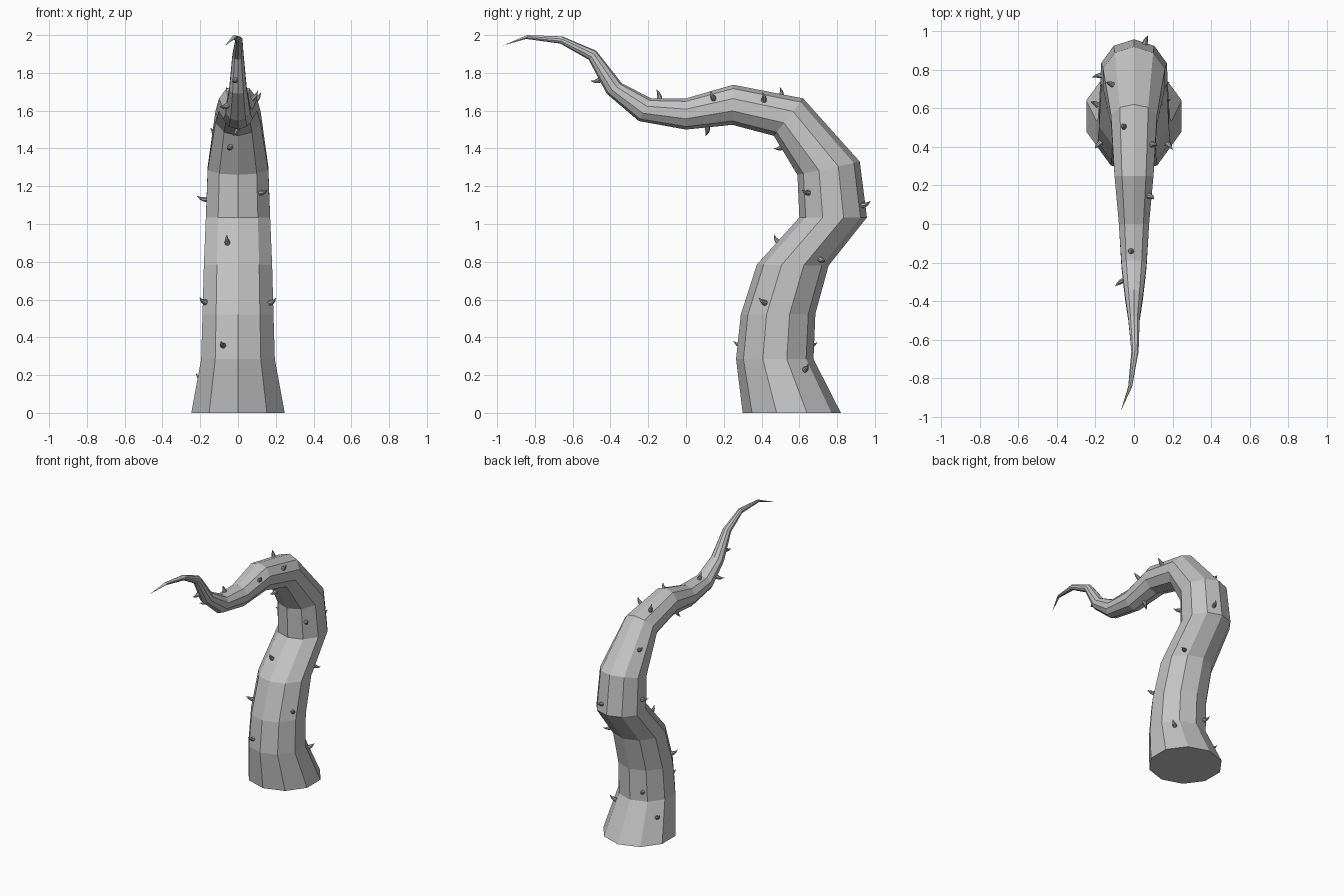
import bpy, bmesh, math
from mathutils import Vector
from mathutils.bvhtree import BVHTree

cube = bpy.data.objects.get("Cube")
if cube:
    bpy.data.objects.remove(cube, do_unlink=True)


def material(name, value):
    mat = bpy.data.materials.new(name)
    mat.use_nodes = True
    colour = (value, value, value, 1)
    mat.diffuse_color = colour
    mat.node_tree.nodes["Principled BSDF"].inputs["Base Color"].default_value = colour
    return mat


def loft(bm, rings, tip):
    """Bridge rings of points, cap the start and close the end on a tip."""
    loops = [[bm.verts.new(p) for p in ring] for ring in rings]
    count = len(loops[0])
    end = bm.verts.new(tip)
    bm.faces.new(loops[0])
    for i in range(count):
        j = (i + 1) % count
        for low, high in zip(loops, loops[1:]):
            bm.faces.new((low[i], low[j], high[j], high[i]))
        bm.faces.new((loops[-1][i], loops[-1][j], end))


def circle(centre, u, v, count):
    steps = [math.tau * i / count for i in range(count)]
    return [centre + u * math.cos(a) + v * math.sin(a) for a in steps]


def finish(bm, name, mat):
    bmesh.ops.recalc_face_normals(bm, faces=bm.faces)
    mesh = bpy.data.meshes.new(name)
    bm.to_mesh(mesh)
    mesh.materials.append(mat)
    bpy.context.collection.objects.link(bpy.data.objects.new(name, mesh))


skin = material("grey skin", 0.55)
thorn_grey = material("thorn grey", 0.4)

# Tentacle cross-sections: sideways shift, inner (y, z), outer (y, z)
sections = [
    (0, .30, 0, .82, 0), (0, .265, .285, .675, .285),
    (0, .29, .52, .685, .525), (0, .375, .785, .755, .78),
    (0, .60, 1.035, .958, 1.035), (0, .59, 1.26, .92, 1.33),
    (0, .465, 1.467, .62, 1.665), (0, .245, 1.525, .25, 1.737),
    (0, 0, 1.50, 0, 1.665), (0, -.25, 1.545, -.185, 1.665),
    (0, -.42, 1.69, -.34, 1.745), (0, -.515, 1.87, -.475, 1.917),
    (.005, -.665, 1.955, -.655, 1.993), (-.02, -.847, 1.98, -.84, 2),
]
rings = []
for shift, y0, z0, y1, z1 in sections:
    inner, outer = Vector((shift, y0, z0)), Vector((shift, y1, z1))
    u = (outer - inner) / 2
    rings.append(circle((inner + outer) / 2, u, Vector((u.length, 0, 0)), 10))

body = bmesh.new()
loft(body, rings, Vector((-.068, -.968, 1.945)))
bmesh.ops.recalc_face_normals(body, faces=body.faces)
surface = BVHTree.FromBMesh(body)
finish(body, "tentacle", skin)

# Thorns: approximate seats, snapped to the tentacle surface
seats = [
    (-.09, .26, .36), (-.19, .41, .59), (.18, .41, .585), (-.06, .48, .91),
    (-.18, .77, 1.13), (.13, .64, 1.165), (-.045, .5, 1.4), (-.14, .74, 1.49),
    (.1, .14, 1.68), (.11, .415, 1.67), (-.06, .51, 1.7), (-.02, -.14, 1.68),
    (0, .115, 1.5), (-.07, -.3, 1.62), (-.015, -.46, 1.76), (.06, .95, 1.1),
    (.14, .715, .81), (-.1, .68, .355), (.17, .64, .235), (-.22, .64, .19),
]
thorns = bmesh.new()
for seat in seats:
    foot, normal, _, _ = surface.find_nearest(Vector(seat))
    lean = Vector((0, -.3, .6))
    lean = (lean - normal * lean.dot(normal)).normalized()
    side = normal.cross(lean)
    profile = []
    for along, bend, radius in ((-.008, 0, .016), (.016, .001, .013), (.034, .006, .008)):
        centre = foot + normal * along + lean * bend
        profile.append(circle(centre, lean * radius, side * radius, 8))
    loft(thorns, profile, foot + normal * .052 + lean * .02)
finish(thorns, "thorns", thorn_grey)
